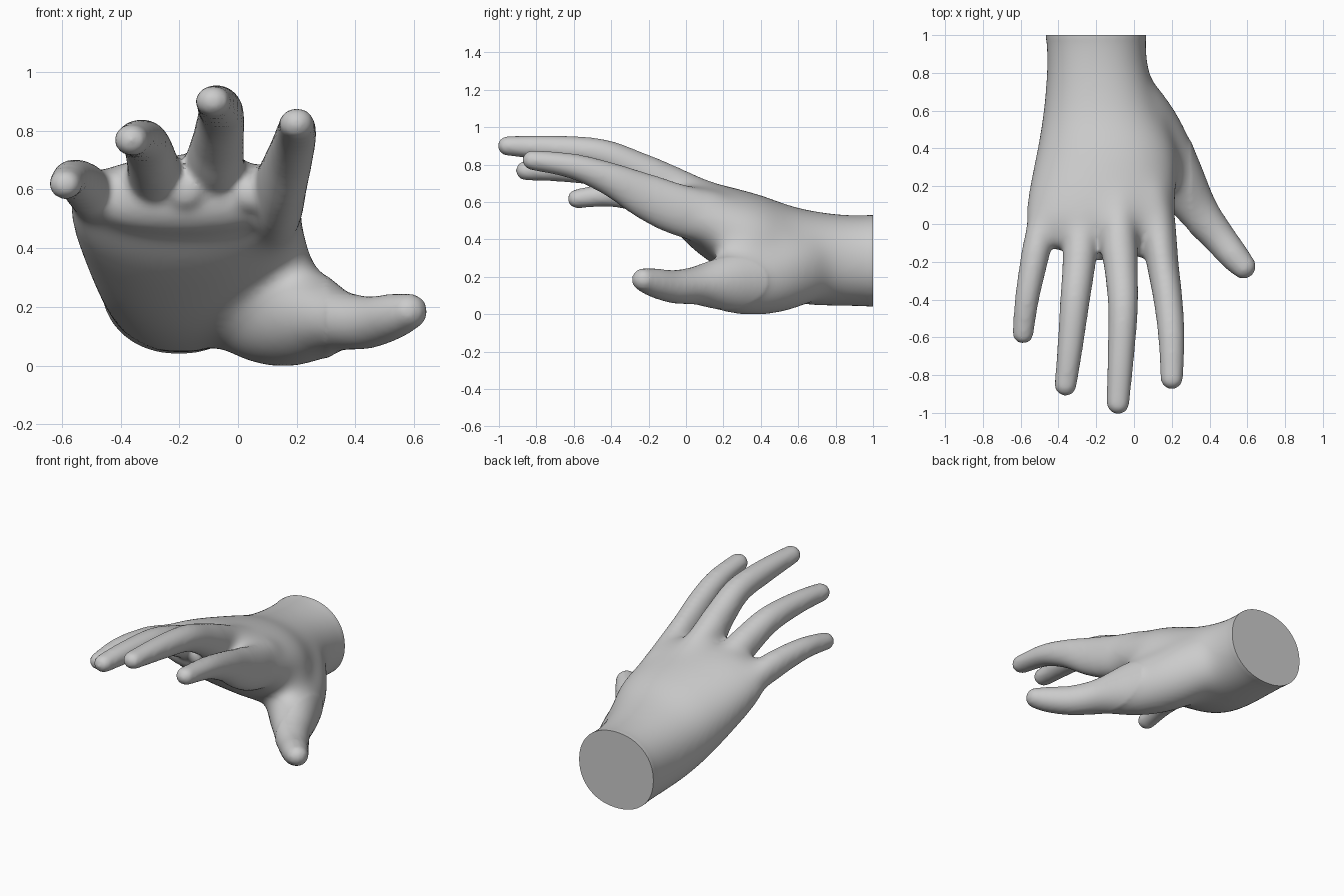
import bpy, bmesh, math
from mathutils import Vector

if "Cube" in bpy.data.objects:
    bpy.data.objects.remove(bpy.data.objects["Cube"])

SIDES = 32


def spline(keys, steps=6):
    """Catmull-Rom interpolation through (x, y, z, half width, half height) keys."""
    p = [keys[0]] + keys + [keys[-1]]
    out = []
    for i in range(1, len(p) - 2):
        for s in range(steps):
            t = s / steps
            out.append([0.5 * (2 * b + (c - a) * t + (2 * a - 5 * b + 4 * c - d) * t * t
                               + (3 * b - a - 3 * c + d) * t ** 3)
                        for a, b, c, d in zip(p[i - 1], p[i], p[i + 1], p[i + 2])])
    return out + [list(keys[-1])]


def limb(bm, keys, axis=None, power=2.0, cap=1.0):
    """Add a closed loft with rounded ends to the bmesh."""
    pts = spline(keys)
    secs = []
    for i, s in enumerate(pts):
        a, b = pts[max(i - 1, 0)], pts[min(i + 1, len(pts) - 1)]
        t = Vector(axis) if axis else (Vector(b[:3]) - Vector(a[:3])).normalized()
        secs.append((Vector(s[:3]), t, s[3], s[4]))

    def dome(sec, sign):
        c, t, w, h = sec
        r = min(w, h) * cap
        return [(c + t * sign * r * math.sin(a), t, w * math.cos(a), h * math.cos(a))
                for a in (math.radians(d) for d in (18, 36, 54, 70, 83))]

    secs = dome(secs[0], -1)[::-1] + secs + dome(secs[-1], 1)
    rings = []
    for c, t, w, h in secs:
        side = t.cross(Vector((0, 0, 1))).normalized()
        up = side.cross(t)
        ring = []
        for k in range(SIDES):
            a = math.tau * k / SIDES
            ca, sa = math.cos(a), math.sin(a)
            u = math.copysign(abs(ca) ** (2 / power), ca) * w
            v = math.copysign(abs(sa) ** (2 / power), sa) * h
            ring.append(bm.verts.new(c + side * u + up * v))
        rings.append(ring)
    for r, q in zip(rings, rings[1:]):
        for k in range(SIDES):
            n = (k + 1) % SIDES
            bm.faces.new((r[k], r[n], q[n], q[k]))
    bm.faces.new(rings[0][::-1])
    bm.faces.new(rings[-1])


bm = bmesh.new()

# wrist and palm
limb(bm, [(-.205, 1.12, .305, .270, .247), (-.195, .85, .305, .268, .246),
          (-.17, .6, .33, .312, .258), (-.145, .4, .39, .37, .266),
          (-.165, .2, .478, .392, .23), (-.18, .05, .545, .398, .19),
          (-.185, -.05, .588, .36, .13)], axis=(0, -1, 0), power=2.15, cap=.85)

# fingers, from knuckle to tip
fingers = {
    "index": [(.10, .15, .53, .10, .15), (.125, 0, .565, .098, .145), (.15, -.2, .642, .085, .124),
              (.18, -.4, .738, .077, .09), (.198, -.6, .808, .070, .068), (.2, -.822, .842, .06, .054)],
    "middle": [(-.08, .15, .62, .09, .10), (-.08, -.08, .695, .10, .12), (-.067, -.25, .787, .088, .096),
               (-.058, -.45, .874, .079, .08), (-.07, -.7, .904, .071, .07), (-.085, -.955, .918, .06, .053)],
    "ring": [(-.28, .15, .58, .09, .10), (-.28, -.03, .63, .10, .11), (-.29, -.2, .70, .088, .095),
             (-.312, -.4, .77, .079, .08), (-.338, -.65, .79, .068, .066), (-.363, -.857, .786, .059, .054)],
    "little": [(-.46, .15, .53, .08, .08), (-.495, -.03, .595, .08, .09), (-.53, -.2, .635, .073, .08),
               (-.567, -.4, .655, .064, .064), (-.588, -.583, .635, .056, .052)],
}
for path in fingers.values():
    limb(bm, path)

# thumb with the ball of the thumb
limb(bm, [(-.07, .8, .30, .11, .15), (.0, .63, .275, .165, .20), (.10, .45, .21, .18, .195),
          (.22, .25, .185, .15, .172), (.335, .07, .172, .112, .107), (.44, -.06, .165, .09, .09),
          (.53, -.17, .186, .079, .078), (.582, -.227, .202, .067, .063)])

# skin webs between neighbouring fingers
for x, y, z in ((.045, -.11, .60), (-.18, -.125, .61), (-.395, .03, .57)):
    limb(bm, [(x, y + .1, z - .03, .09, .085), (x, y, z, .08, .07)])

# web between thumb and palm
limb(bm, [(.06, .5, .34, .13, .17), (.14, .34, .33, .115, .18), (.17, .25, .33, .08, .13)],
     axis=(0, -1, 0))

mesh = bpy.data.meshes.new("hand")
bmesh.ops.recalc_face_normals(bm, faces=bm.faces)
bm.to_mesh(mesh)
bm.free()
hand = bpy.data.objects.new("hand", mesh)
bpy.context.collection.objects.link(hand)

# fuse the parts into one skin and soften the joins
rm = hand.modifiers.new("fuse", 'REMESH')
rm.mode = 'VOXEL'
rm.voxel_size = .013
sm = hand.modifiers.new("soften", 'SMOOTH')
sm.factor = .5
sm.iterations = 14
dg = bpy.context.evaluated_depsgraph_get()
skin = bpy.data.meshes.new_from_object(hand.evaluated_get(dg))
hand.modifiers.clear()

# melt the ball of the thumb and the finger roots into the palm
bm = bmesh.new()
bm.from_mesh(skin)
for i in range(70):
    edge = .0035 * (i - 42)
    soft = [v for v in bm.verts if edge < v.co.y < .98 and v.co.x < .30]
    bmesh.ops.smooth_vert(bm, verts=soft, factor=.5, use_axis_x=True, use_axis_y=True, use_axis_z=True)

# flat cut at the wrist
cut = bmesh.ops.bisect_plane(bm, geom=bm.verts[:] + bm.edges[:] + bm.faces[:],
                             plane_co=(0, 1, 0), plane_no=(0, 1, 0), clear_outer=True)
rim = [e for e in cut["geom_cut"] if isinstance(e, bmesh.types.BMEdge)]
bmesh.ops.contextual_create(bm, geom=rim)
bmesh.ops.recalc_face_normals(bm, faces=bm.faces)
# rest on the ground
low = min(v.co.z for v in bm.verts)
bmesh.ops.translate(bm, verts=bm.verts, vec=(0, 0, -low))
bm.to_mesh(skin)
bm.free()
hand.data = skin

bpy.context.view_layer.objects.active = hand
hand.select_set(True)
bpy.ops.object.shade_smooth_by_angle(angle=math.radians(50))
